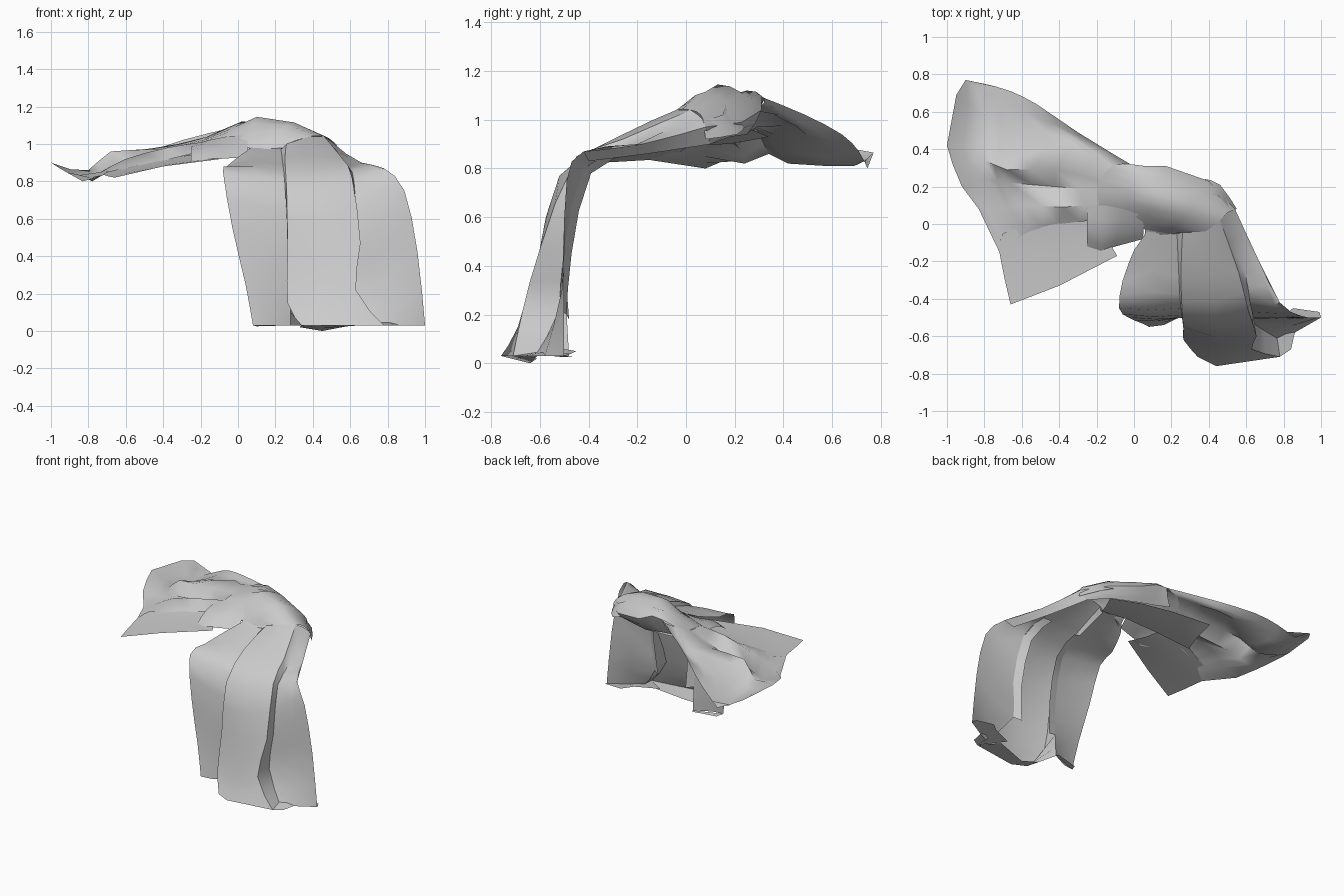
import bpy, math
from mathutils import Vector


def spline(pts, steps):
    """Catmull-Rom resample of a fold line."""
    p = [Vector(q) for q in pts]
    p = [p[0]] + p + [p[-1]]
    out = []
    for i in range(1, len(p) - 2):
        a, b, c, d = p[i - 1:i + 3]
        for s in range(steps):
            t = s / steps
            out.append(0.5 * (2 * b + (c - a) * t + (2 * a - 5 * b + 4 * c - d) * t ** 2
                              + (3 * b - a - 3 * c + d) * t ** 3))
    return out + [p[-2]]


def cloth(name, folds, steps=2):
    """Loft a sheet of cloth across neighbouring fold lines."""
    lines = [spline(f, steps) for f in folds]
    n = len(lines[0])
    verts = [v for line in lines for v in line]
    faces = [(i * n + j, i * n + j + 1, (i + 1) * n + j + 1, (i + 1) * n + j)
             for i in range(len(lines) - 1) for j in range(n - 1)]
    mesh = bpy.data.meshes.new(name)
    mesh.from_pydata(verts, [], faces)
    obj = bpy.data.objects.new(name, mesh)
    bpy.context.collection.objects.link(obj)
    bpy.ops.object.select_all(action='DESELECT')
    obj.select_set(True)
    bpy.context.view_layer.objects.active = obj
    bpy.ops.object.shade_smooth_by_angle(angle=math.radians(50))
    return obj


def shifted(line, dx, dy, dz=0):
    return [(x + dx, y + dy, z + dz) for x, y, z in line]


# Fold lines of the hanging end, from the shoulder over the edge to the floor
edge_l = [(0, -.14, .93), (-.06, -.3, .88), (-.08, -.45, .85), (-.03, -.50, .55), (.04, -.53, .25), (.08, -.55, .03)]
mid_l = [(.07, -.04, .98), (.09, -.25, .91), (.1, -.46, .82), (.12, -.51, .5), (.14, -.52, .22), (.16, -.54, .03)]
valley_l = [(.23, -.05, .97), (.24, -.28, .89), (.25, -.45, .79), (.27, -.50, .45), (.28, -.49, .2), (.28, -.48, .03)]
ridge_l = [(.26, -.04, 1.0), (.25, -.28, .92), (.26, -.51, .76), (.265, -.57, .42), (.265, -.62, .15), (.34, -.71, .03)]
mid_c = [(.38, -.04, 1.04), (.41, -.28, .93), (.44, -.52, .77), (.45, -.61, .42), (.45, -.69, .15), (.44, -.76, .03)]
ridge_r = [(.46, .02, 1.04), (.56, -.26, .92), (.61, -.46, .82), (.655, -.6, .47), (.63, -.67, .22), (.78, -.71, .03)]
valley_r = [(.49, .05, 1.02), (.59, -.24, .88), (.62, -.42, .8), (.64, -.5, .47), (.62, -.52, .22), (.78, -.62, .03)]
mid_r = [(.52, .08, .99), (.65, -.2, .9), (.75, -.43, .86), (.79, -.5, .6), (.82, -.51, .3), (.86, -.58, .03)]
edge_r = [(.54, .08, .97), (.66, -.18, .90), (.78, -.42, .87), (.89, -.49, .75), (.96, -.5, .42), (1, -.5, .03)]

cloth("drape_left_panel", [edge_l, mid_l, valley_l, ridge_l])
cloth("drape_middle_panel", [ridge_l, mid_c, ridge_r])
cloth("drape_right_panel", [ridge_r, valley_r, mid_r, edge_r])

# Narrow tucks behind the two deep folds, and the turned-under outer side
cloth("left_tuck", [valley_l[1:5], shifted(valley_l[1:5], .06, .01, -.02)])
cloth("right_tuck", [valley_r[1:5], shifted(valley_r[1:5], -.05, .03, -.02)])
cloth("outer_turned_side", [edge_r[:3], [(.5, .1, .9), (.61, -.16, .86), (.72, -.4, .83)]])

# Hem lying on the floor
cloth("hem_left", [[edge_l[-1], (.1, -.5, .025)], [valley_l[-1], (.27, -.46, .03)]], 1)
cloth("hem_middle", [[ridge_l[-1], (.33, -.61, .02)], [mid_c[-1], (.45, -.64, .0)],
                     [ridge_r[-1], (.66, -.6, .04)]])
cloth("hem_right", [[ridge_r[-1], (.62, -.58, .06)], [(.84, -.67, .03), (.78, -.51, .06)],
                    [mid_r[-1], (.85, -.45, .05)], [edge_r[-1], (.99, -.47, .04)]])

# Gathered, arched neck: each section runs inner side to outer side, then tucks under
cloth("gathered_neck", [
    [(-.2, .02, .96), (-.19, .11, 1.01), (-.19, .23, 1.02), (-.12, .31, 1.06), (-.02, .32, 1.09), (-.08, .28, .98)],
    [(-.02, .0, .98), (-.03, .09, 1.05), (-.02, .17, 1.09), (.02, .25, 1.12), (.06, .31, 1.09), (.04, .26, .96)],
    [(.06, -.03, .98), (.07, .04, 1.06), (.1, .13, 1.145), (.15, .23, 1.11), (.17, .31, 1.04), (.16, .25, .94)],
    [(.18, -.05, .98), (.23, .0, 1.07), (.3, .08, 1.115), (.36, .16, 1.07), (.40, .23, .99), (.36, .18, .93)],
    [(.26, -.04, 1.), (.38, -.04, 1.04), (.46, .02, 1.04), (.5, .06, 1.02), (.54, .08, .97), (.5, .1, .9)]])

# Inner edge bridging the neck and the left panel, and the outer shoulder fold
cloth("inner_shoulder", [[(.06, -.03, .98), (.05, -.08, .95), (0, -.14, .93)],
                         [(.18, -.05, .98), (.12, -.06, .97), (.07, -.04, .98)],
                         [ridge_l[0], (.25, -.05, .98), valley_l[0]]])
cloth("outer_shoulder", [[(.38, .24, .97), (.46, .21, .94), (.55, .08, .92)],
                         [(.36, .16, 1.07), (.45, .15, 1.02), (.52, .07, 1.0)]])

# Spread fan on the left: radiating folds, a dip near the rim, then an upturned rim
rim = (-.72, -.15, .835)
cloth("spread_fan", [
    [(-.2, .02, .96), (-.4, 0, .91), (-.56, -.04, .88), (-.64, -.09, .855), rim],
    [(-.19, .11, 1.01), (-.38, .09, .98), (-.6, .1, .92), (-.73, .07, .85), (-.83, .08, .80)],
    [(-.19, .18, 1.01), (-.42, .2, .91), (-.66, .22, .88), (-.79, .24, .82), (-.92, .2, .85)],
    [(-.19, .23, 1.02), (-.42, .29, .97), (-.68, .29, .96), (-.8, .34, .86), (-.97, .32, .88)],
    [(-.16, .27, 1.04), (-.32, .43, 1.0), (-.62, .36, .94), (-.8, .42, .82), (-1, .42, .90)],
    [(-.12, .31, 1.06), (-.33, .46, .97), (-.62, .52, .9), (-.8, .58, .81), (-.95, .69, .88)],
    [(-.06, .32, 1.07), (-.3, .47, .99), (-.58, .6, .91), (-.79, .69, .81), (-.9, .77, .865)],
    [(-.02, .32, 1.09), (-.3, .49, 1.02), (-.52, .64, .94), (-.66, .71, .87), (-.78, .745, .80)]])

# Flat flap below the fan, its hidden continuation, and the small pleat beside the neck
cloth("front_flap", [
    [(-.7, -.05, .85), rim, (-.66, -.43, .82)],
    [(-.45, .04, .91), (-.42, -.14, .89), (-.4, -.33, .88)],
    [(-.2, .05, .95), (-.16, -.05, .93), (-.09, -.17, .92)]])
cloth("under_layer", [
    [(-.45, .04, .9), (-.4, .17, .9), (-.38, .34, .93)],
    [(-.2, .04, .92), (-.15, .15, .94), (-.1, .27, .96)],
    [(.05, .0, .96), (.08, .12, .95), (.14, .25, .94)],
    [(.26, -.03, .96), (.3, .06, .94), (.36, .18, .93)]])
cloth("small_pleat", [
    [(-.25, .1, .99), (-.25, -.02, .97), (-.25, -.12, .91)],
    [(-.16, .1, 1.02), (-.17, -.06, .98), (-.18, -.15, .91)],
    [(-.06, .08, 1.04), (-.08, -.04, .98), (-.1, -.12, .92)],
    [(.06, .04, 1.05), (.05, -.03, .98), (.05, -.08, .93)]])
